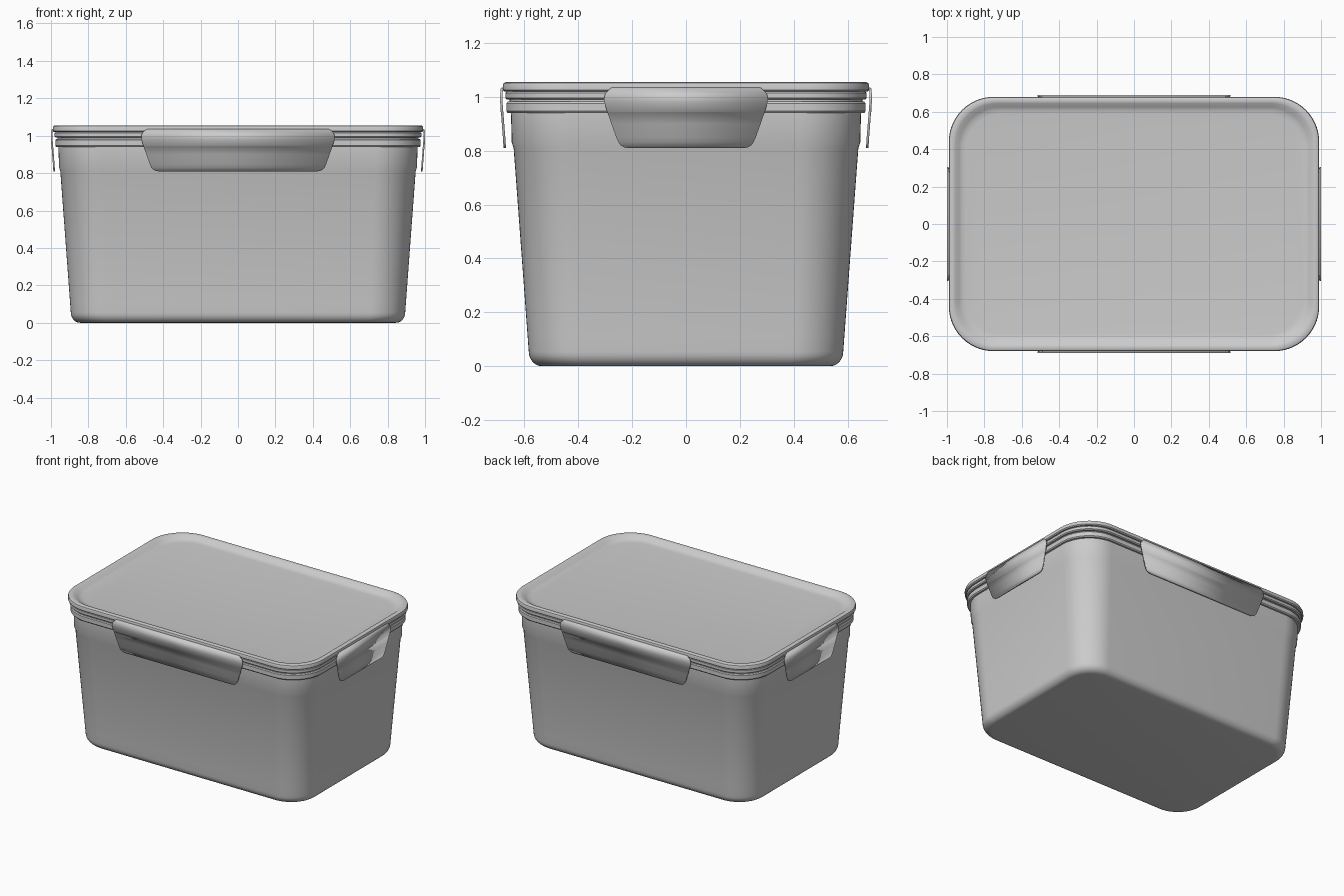
import bpy
import bmesh
from math import sin, cos, pi, radians
from mathutils import Matrix

cube = bpy.data.objects.get("Cube")
if cube:
    bpy.data.objects.remove(cube, do_unlink=True)

# One grey plastic for everything
plastic = bpy.data.materials.new("grey_plastic")
plastic.use_nodes = True
GREY = (0.6, 0.6, 0.6, 1)
plastic.diffuse_color = GREY
plastic.node_tree.nodes["Principled BSDF"].inputs["Base Color"].default_value = GREY

LENGTH_EXTRA = 0.31   # half length minus half width, the same at every height
CORNER_STEPS = 14


def finish(name, bm, angle=35):
    mesh = bpy.data.meshes.new(name)
    bm.to_mesh(mesh)
    bm.free()
    obj = bpy.data.objects.new(name, mesh)
    bpy.context.collection.objects.link(obj)
    mesh.materials.append(plastic)
    bpy.ops.object.select_all(action='DESELECT')
    obj.select_set(True)
    bpy.context.view_layer.objects.active = obj
    bpy.ops.object.shade_smooth_by_angle(angle=radians(angle))
    return obj


def rounded_ring(bm, hx, z):
    """Rounded rectangle whose corners tighten as it shrinks."""
    hy = hx - LENGTH_EXTRA
    r = 0.24 - (0.99 - hx) * 0.5
    ring = []
    for quarter, (sx, sy) in enumerate(((1, 1), (-1, 1), (-1, -1), (1, -1))):
        for i in range(CORNER_STEPS + 1):
            a = (quarter + i / CORNER_STEPS) * pi / 2
            ring.append(bm.verts.new((sx * (hx - r) + r * cos(a),
                                      sy * (hy - r) + r * sin(a), z)))
    return ring


def loft(name, profile):
    """Skin rounded rectangles from bottom to top and cap both ends."""
    bm = bmesh.new()
    rings = [rounded_ring(bm, hx, z) for hx, z in profile]
    n = len(rings[0])
    for low, high in zip(rings, rings[1:]):
        for i in range(n):
            j = (i + 1) % n
            bm.faces.new((low[i], low[j], high[j], high[i]))
    bm.faces.new(rings[0][::-1])
    bm.faces.new(rings[-1])
    return finish(name, bm)


# Tapered tub with a rounded foot and a flange at the mouth
foot = [(0.845 + 0.049 * sin(t * pi / 12), 0.055 - 0.055 * cos(t * pi / 12))
        for t in range(7)]
loft("tub", foot + [(0.898, 0.11), (0.95, 0.81), (0.957, 0.83), (0.96, 0.94),
                    (0.972, 0.94), (0.977, 0.947), (0.977, 0.976),
                    (0.972, 0.982), (0.955, 0.982)])

# Seal recessed between tub and lid
loft("seal", [(0.965, 0.975), (0.965, 1.0)])

# Lid with a lower skirt, an overhanging rim and a dished top
loft("lid", [(0.955, 0.99), (0.975, 0.99), (0.981, 0.996), (0.981, 1.014),
             (0.975, 1.02), (0.984, 1.02), (0.99, 1.026), (0.99, 1.042),
             (0.987, 1.051), (0.98, 1.055), (0.965, 1.055), (0.955, 1.052),
             (0.935, 1.036), (0.92, 1.029), (0.90, 1.026)])


def latch(name, half_width, reach, turn):
    """Hinged flap: rows of (height, side inset, inset from reach)."""
    rows = [(1.035, 0.03, 0.03), (1.035, 0.03, 0.006), (1.031, 0.022, 0.002),
            (1.012, 0.004, 0), (0.995, 0, 0), (0.98, 0.001, 0),
            (0.945, 0.011, 0.002), (0.943, 0.012, 0.003), (0.9, 0.027, 0.006),
            (0.85, 0.045, 0.01), (0.832, 0.053, 0.011),
            (0.82, 0.062, 0.012), (0.813, 0.074, 0.013), (0.81, 0.09, 0.013)]
    bm = bmesh.new()
    pairs = [[bm.verts.new((s * (half_width - inset), depth - reach, z))
              for s in (-1, 1)] for z, inset, depth in rows]
    for top, low in zip(pairs, pairs[1:]):
        bm.faces.new((top[0], low[0], low[1], top[1]))
    bm.transform(Matrix.Rotation(radians(turn), 4, 'Z'))
    obj = finish(name, bm)
    solid = obj.modifiers.new("thickness", 'SOLIDIFY')
    solid.thickness = 0.009
    solid.offset = -1


latch("front_latch", 0.517, 0.69, 0)
latch("left_latch", 0.304, 1.0, 90)
latch("back_latch", 0.517, 0.69, 180)
latch("right_latch", 0.304, 1.0, 270)
